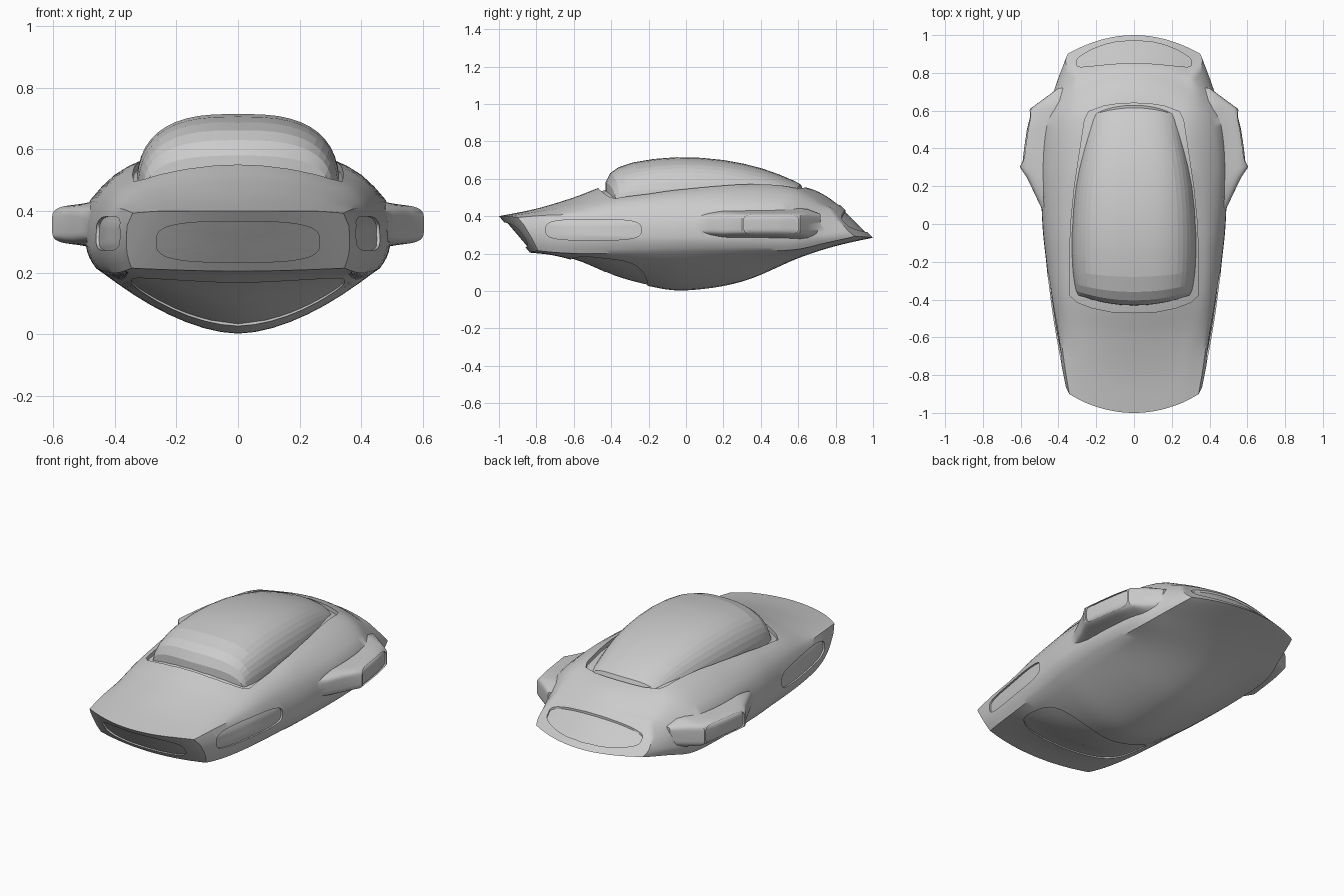
import bpy, bmesh, math
from mathutils import Vector
from mathutils.bvhtree import BVHTree

if "Cube" in bpy.data.objects:
    bpy.data.objects.remove(bpy.data.objects["Cube"])


def spline(rows, steps):
    """Catmull-Rom through rows of numbers."""
    out, n = [], len(rows)
    for i in range(n - 1):
        a, b, c, d = rows[max(i - 1, 0)], rows[i], rows[i + 1], rows[min(i + 2, n - 1)]
        for k in range(steps):
            t = k / steps
            out.append([0.5 * (2 * q + (r - p) * t + (2 * p - 5 * q + 4 * r - s) * t * t
                        + (3 * q - p - 3 * r + s) * t ** 3) for p, q, r, s in zip(a, b, c, d)])
    return out + [list(rows[-1])]


def make(name, bm):
    bmesh.ops.recalc_face_normals(bm, faces=bm.faces)
    me = bpy.data.meshes.new(name)
    bm.to_mesh(me)
    bm.free()
    ob = bpy.data.objects.new(name, me)
    bpy.context.collection.objects.link(ob)
    return ob


def loft(name, rings, column_caps=False):
    bm = bmesh.new()
    vs = [[bm.verts.new(p) for p in r] for r in rings]
    n = len(vs[0])
    for a, b in zip(vs, vs[1:]):
        for j in range(n):
            bm.faces.new((a[j], a[(j + 1) % n], b[(j + 1) % n], b[j]))
    for r in (vs[0], vs[-1]):
        if not column_caps:
            bm.faces.new(r)
            continue
        m = n // 2
        for side in (1, -1):
            for i in range(m // 2):
                ids = [i, i + 1, m - i - 1, m - i]
                f = []
                for k in ids:
                    v = r[(side * k) % n]
                    if v not in f:
                        f.append(v)
                bm.faces.new(f)
    return make(name, bm)


def boolean(ob, tool, op):
    m = ob.modifiers.new("cut", 'BOOLEAN')
    m.operation, m.solver, m.object = op, 'EXACT', tool
    dg = bpy.context.evaluated_depsgraph_get()
    me = bpy.data.meshes.new_from_object(ob.evaluated_get(dg))
    ob.modifiers.clear()
    ob.data = me
    bpy.data.objects.remove(tool)


def oval(cu, cv, ru, rv, n=4, bow=0, count=56):
    pts = []
    for k in range(count):
        a = 2 * math.pi * k / count
        c, s = math.cos(a), math.sin(a)
        u = math.copysign(abs(c) ** (2 / n), c)
        v = math.copysign(abs(s) ** (2 / n), s)
        pts.append((cu + ru * u, cv + rv * v + bow * u * u * (1 + .4 * v)))
    return pts


def recess(ob, tree, outline, place, ray, depth):
    """Sink an outlined panel into the surface it is projected on."""
    ray = Vector(ray)
    cu = sum(p[0] for p in outline) / len(outline)
    cv = sum(p[1] for p in outline) / len(outline)
    hits = []
    for r in (1, .85, .7, .5, .3, .12):
        row = []
        for u, v in outline:
            o = Vector(place(cu + (u - cu) * r, cv + (v - cv) * r)) - ray * 3
            h = tree.ray_cast(o, ray)[0]
            row.append(h if h else (row[-1] if row else o + ray * 3))
        hits.append(row)
    rings = [[p + ray * depth for p in row] for row in reversed(hits)]
    rings += [[p - ray * .05 for p in row] for row in hits]
    boolean(ob, loft("cutter", rings), 'DIFFERENCE')


# Hull: y, top z, deck edge, upper side, lower side, chine, keel z
stations = [
    (-1.0, .40, .25, .40, .342, .393, .362, .31, .345, .215, .205),
    (-.8, .44, .28, .428, .368, .405, .392, .30, .37, .205, .19),
    (-.6, .50, .30, .46, .39, .41, .42, .295, .39, .20, .15),
    (-.4, .572, .33, .495, .42, .42, .445, .29, .41, .20, .08),
    (-.2, .59, .34, .52, .445, .425, .465, .285, .43, .205, .026),
    (0, .60, .335, .545, .465, .43, .485, .285, .45, .21, .003),
    (.3, .605, .30, .57, .48, .435, .492, .285, .46, .215, .05),
    (.6, .57, .28, .555, .455, .435, .47, .29, .445, .22, .175),
    (.8, .53, .29, .50, .40, .415, .415, .315, .40, .255, .24),
    (1.0, .455, .27, .44, .33, .41, .36, .34, .35, .293, .285),
]
rings = []
for y, zt, xd, zd, xs, zs, xl, zl, xc, zc, zb in spline(stations, 6):
    half = [(xd * k / 8, zt - (zt - zd) * (k / 8) ** 2) for k in range(8)]
    lift = .016 * max(0, min(1, (y + .7) / .6))
    for a, b, n, g, h in (((xd, zd), (xs, zs), 4, .008, lift), ((xs, zs), (xl, zl), 2, .008, 0),
                          ((xl, zl), (xc, zc), 4, .006, 0)):
        for k in range(n):
            t = k / n
            half.append((a[0] + (b[0] - a[0]) * t + g * math.sin(math.pi * t),
                         a[1] + (b[1] - a[1]) * t + h * math.sin(math.pi * t)))
    half += [(xc * k / 8, zb + (zc - zb) * (k / 8) ** 1.75) for k in range(8, -1, -1)]
    full = half + [(-x, z) for x, z in half[-2:0:-1]]
    w = max(0, (abs(y) - .3) / .7) ** 2
    ring = []
    for x, z in full:
        q = (x / .35) ** 2
        if y < 0:
            bow = q * (.05 + .05 * max(0, min(1, (z - .2) / .2)))
            yy = y + w * (bow + max(0, .4 - z) * .85)
        else:
            yy = y - w * (q * .09 + max(0, min(z - .285, .18)))
        ring.append((x, yy, z))
    rings.append(ring)
hull = loft("hull", rings, True)

# Side pods faired into the hull: y, outer x, height factor
pod = [(.02, .46, .6), (.12, .507, .85), (.2, .545, 1), (.25, .57, 1), (.3, .603, 1),
       (.4, .592, 1), (.5, .577, 1), (.61, .55, 1), (.65, .495, .9), (.72, .40, .6)]
for s in (1, -1):
    rings = []
    for y, xo, f in pod:
        ring = []
        for u, v in oval(0, 0, 1, 1, 5, count=64):
            x = .37 + (xo - .37) * u
            flare = 1 + 22 * min(.13, max(0, .55 - x)) ** 2
            ring.append((s * x, y, .356 + .066 * v * flare * f))
        rings.append(ring)
    boolean(hull, loft("pod", rings), 'UNION')

# Sunken windows and panels
bm = bmesh.new()
bm.from_mesh(hull.data)
tree = BVHTree.FromBMesh(bm)
bm.free()
recess(hull, tree, oval(0, .30, .265, .066, 3.2), lambda u, v: (u, 0, v), (0, 1, 0), .014)
recess(hull, tree, oval(0, .912, .305, .06, 4, -.06), lambda u, v: (u, v, 0), (0, 0, -1), .012)
recess(hull, tree, oval(0, -.41, .345, .205, 3.2), lambda u, v: (u, v, 0), (0, 0, 1), .007)
for s in (1, -1):
    side = lambda u, v: (0, u, v)
    recess(hull, tree, oval(-.495, .327, .255, .055, 3.5), side, (-s, 0, 0), .01)
    recess(hull, tree, oval(.455, .357, .145, .052, 6), side, (-s, 0, 0), .01)

# Canopy seat
edge = [(0, -.47), (.12, -.465), (.22, -.445), (.3, -.415), (.338, -.38), (.342, -.2), (.335, 0),
        (.315, .2), (.285, .4), (.262, .55), (.24, .595), (.16, .625), (.08, .637), (0, .64)]
recess(hull, tree, edge + [(-x, y) for x, y in edge[-2:0:-1]],
       lambda u, v: (u, v, 0), (0, 0, -1), .022)

# Canopy: y, half width, top z
dome = [(-.432, .295, .51), (-.43, .30, .58), (-.405, .308, .63), (-.36, .316, .662),
        (-.28, .325, .688), (-.17, .33, .706), (-.05, .331, .715), (.08, .325, .712),
        (.2, .314, .70), (.31, .297, .68), (.41, .278, .654), (.5, .26, .622),
        (.58, .246, .588), (.615, .238, .568), (.63, .23, .53)]
rings = []
for y, w, top in dome:
    ring = []
    for k in range(25):
        a = math.pi * k / 24
        c, s = math.cos(a), max(0, math.sin(a))
        u = math.copysign(abs(c) ** .7, c)
        bow = .055 * max(0, (-.1 - y) / .33) - .045 * max(0, (y - .25) / .38)
        ring.append((w * u, y + bow * u * u, .45 + (top - .45) * s ** .74))
    rings.append(ring)
canopy = loft("canopy", rings)

# Smooth shading with crisp panel edges
bpy.ops.object.select_all(action='DESELECT')
for ob, ang in ((hull, 34), (canopy, 8)):
    ob.select_set(True)
    bpy.context.view_layer.objects.active = ob
    bpy.ops.object.shade_smooth_by_angle(angle=math.radians(ang))
    ob.select_set(False)
